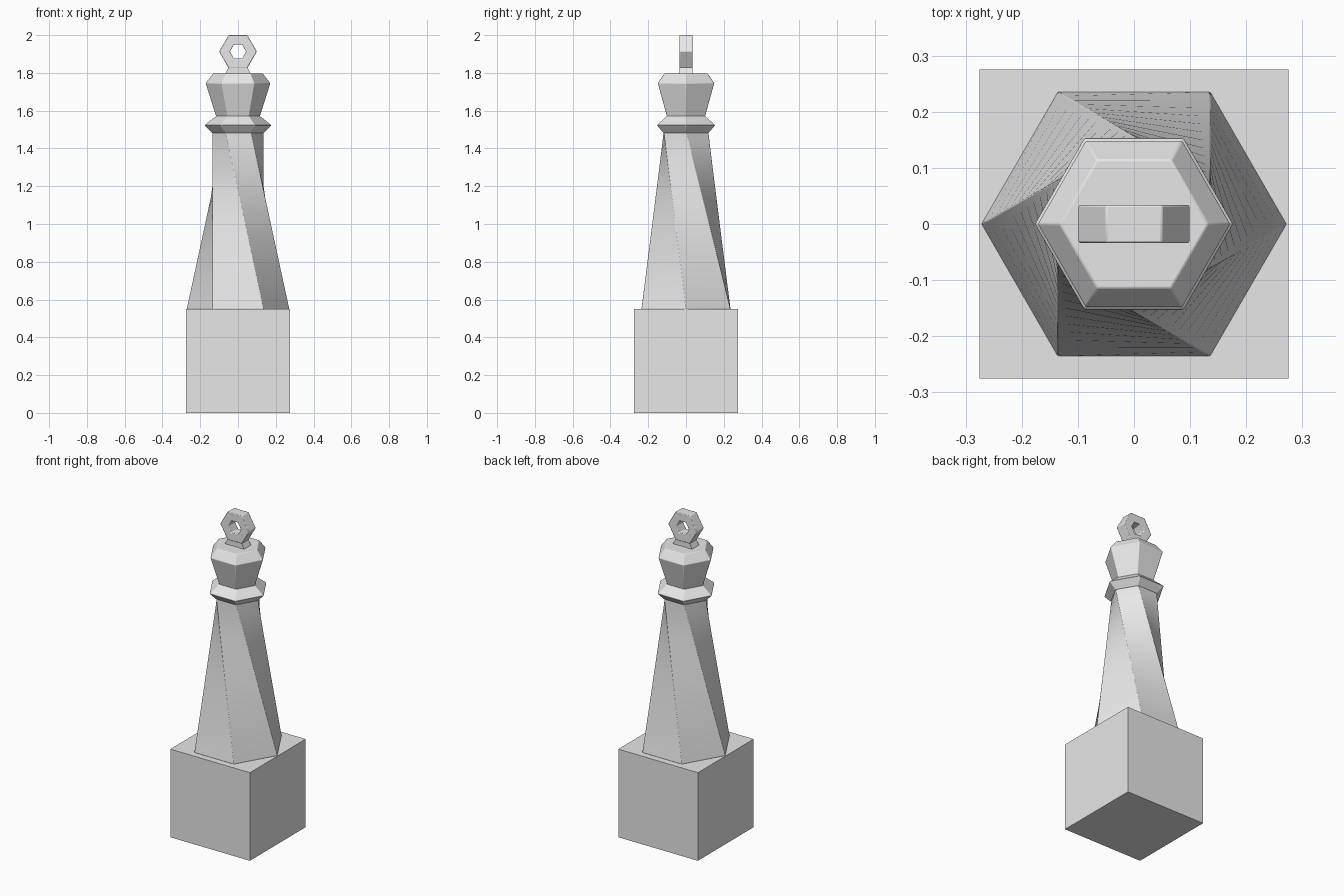
import bpy, bmesh
from math import pi, radians
from mathutils import Vector, Matrix

cube = bpy.data.objects.get("Cube")
if cube:
    bpy.data.objects.remove(cube, do_unlink=True)

GREY = (0.8, 0.8, 0.8, 1)
stone = bpy.data.materials.new("light grey")
stone.use_nodes = True
stone.diffuse_color = GREY
stone.node_tree.nodes["Principled BSDF"].inputs["Base Color"].default_value = GREY


def hexagon(radius, z=0.0):
    """Six points with a corner on +x."""
    return [Matrix.Rotation(i * pi / 3, 3, 'Z') @ Vector((radius, 0, 0)) + Vector((0, 0, z))
            for i in range(6)]


def make(name, bm, bevel=0.0):
    bmesh.ops.recalc_face_normals(bm, faces=bm.faces)
    mesh = bpy.data.meshes.new(name)
    bm.to_mesh(mesh)
    bm.free()
    mesh.materials.append(stone)
    obj = bpy.data.objects.new(name, mesh)
    bpy.context.collection.objects.link(obj)
    if bevel:
        mod = obj.modifiers.new("soft edges", 'BEVEL')
        mod.width = bevel
        mod.segments = 2
        mod.limit_method = 'ANGLE'
        mod.angle_limit = radians(25)
        bpy.context.view_layer.objects.active = obj
        obj.select_set(True)
        bpy.ops.object.shade_smooth_by_angle(angle=radians(25))
        obj.select_set(False)
    return obj


def loft(name, sections, bevel=0.0, closed=False):
    """Skin a row of equal-length loops, capped or joined end to start."""
    bm = bmesh.new()
    loops = [[bm.verts.new(p) for p in s] for s in sections]
    pairs = list(zip(loops, loops[1:]))
    if closed:
        pairs.append((loops[-1], loops[0]))
    else:
        bm.faces.new(loops[0])
        bm.faces.new(loops[-1])
    for a, b in pairs:
        n = len(a)
        for i in range(n):
            j = (i + 1) % n
            bm.faces.new((a[i], a[j], b[j], b[i]))
    return make(name, bm, bevel)


# Square pedestal
SIDE = 0.55
bm = bmesh.new()
bmesh.ops.create_cube(bm, size=SIDE, matrix=Matrix.Translation((0, 0, SIDE / 2)))
make("pedestal", bm)

# Tapered shaft: straight ruled sides, top turned one sixth clockwise
bottom = hexagon(0.272, SIDE)
top = hexagon(0.136, 1.49)
top = top[-1:] + top[:-1]
STEPS = 16
loft("twisted_shaft", [[a.lerp(b, k / STEPS) for a, b in zip(bottom, top)]
                       for k in range(STEPS + 1)], 0.002)

# Collar and crown
loft("collar", [hexagon(r, z) for r, z in ((0.138, 1.482), (0.178, 1.523), (0.116, 1.572))], 0.003)
loft("crown", [hexagon(r, z) for r, z in ((0.115, 1.565), (0.172, 1.745), (0.132, 1.797))], 0.003)

# Hexagonal ring standing on the crown
HALF = 0.034
RING_Z = 1.913


def upright(radius, y):
    return [Vector((p.x, y, RING_Z + p.y)) for p in hexagon(radius)]


loft("ring", [upright(0.1, -HALF), upright(0.1, HALF),
              upright(0.043, HALF), upright(0.043, -HALF)], 0.004, closed=True)

# Flared foot under the ring
loft("ring_foot", [[Vector((x * w, y * HALF, z)) for x, y in ((-1, -1), (1, -1), (1, 1), (-1, 1))]
                   for w, z in ((0.067, 1.795), (0.05, 1.828))])
